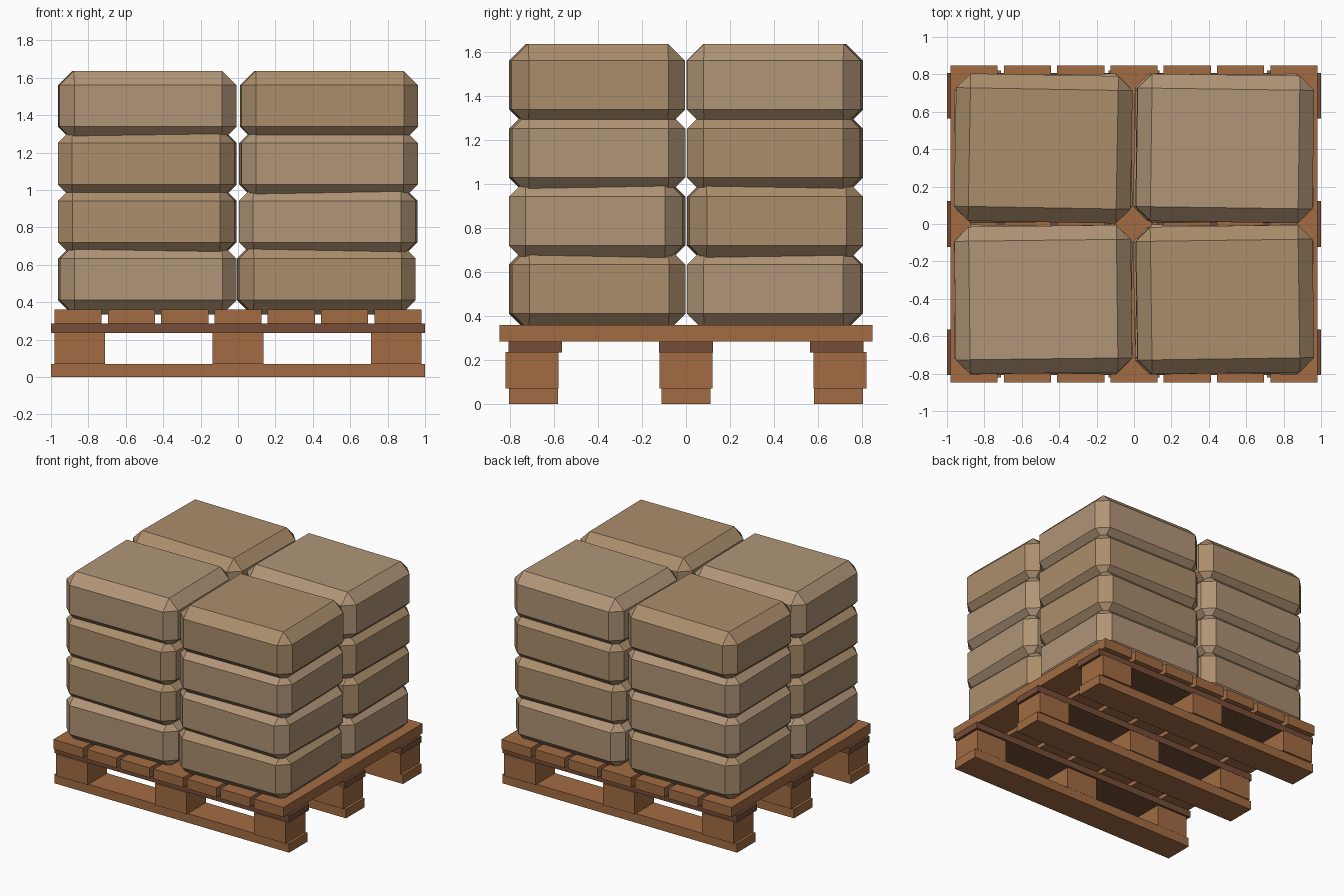
import bpy, bmesh
from math import radians
from mathutils import Matrix, Vector

if "Cube" in bpy.data.objects:
    bpy.data.objects.remove(bpy.data.objects["Cube"])


def material(name, rgb):
    m = bpy.data.materials.new(name)
    m.diffuse_color = (*rgb, 1)
    m.use_nodes = True
    m.node_tree.nodes["Principled BSDF"].inputs["Base Color"].default_value = m.diffuse_color
    return m


WOOD = material("wood", (0.36, 0.15, 0.055))
DARK_WOOD = material("dark_wood", (0.18, 0.075, 0.04))
SACK = material("sackcloth", (0.41, 0.27, 0.15))
SACK_LIGHT = material("sackcloth_light", (0.44, 0.30, 0.185))


def box(name, x, y, z, mat, chamfer=0, turn=0):
    """Box from (min, max) ranges, optionally chamfered and turned about z."""
    size = [b - a for a, b in (x, y, z)]
    centre = Vector([(a + b) / 2 for a, b in (x, y, z)])
    bm = bmesh.new()
    bmesh.ops.create_cube(bm, size=1, matrix=Matrix.Diagonal((*size, 1)))
    if chamfer:
        bmesh.ops.bevel(bm, geom=bm.edges[:], offset=chamfer, segments=1,
                        affect='EDGES')
    mesh = bpy.data.meshes.new(name)
    bm.to_mesh(mesh)
    bm.free()
    mesh.materials.append(mat)
    ob = bpy.data.objects.new(name, mesh)
    ob.location = centre
    ob.rotation_euler.z = radians(turn)
    bpy.context.collection.objects.link(ob)
    return ob


# Pallet runners: bottom board, three blocks and a stringer in each row
for row, s in (("front", -1), ("middle", 0), ("back", 1)):
    yb, yk, ys = 0.693 * s, 0.70 * s, 0.685 * s
    box(f"bottom_board_{row}", (-1, 1), (yb - 0.112, yb + 0.112), (0, 0.07), WOOD)
    for col, cx in (("left", -0.845), ("centre", 0), ("right", 0.845)):
        box(f"block_{row}_{col}", (cx - 0.135, cx + 0.135),
            (yk - 0.12, yk + 0.12), (0.07, 0.237), WOOD)
    box(f"stringer_{row}", (-1, 1), (ys - 0.122, ys + 0.122), (0.235, 0.285), DARK_WOOD)

# Deck boards
for i in range(7):
    cx = (i - 3) * 0.285
    box(f"deck_board_{i + 1}", (cx - 0.126, cx + 0.126), (-0.848, 0.848),
        (0.285, 0.36), WOOD)

# Sacks: four layers of four, each slightly turned
# per layer: turn in degrees for front left, front right, back left, back right
TURNS = ((0.9, 1.1, 0.8, -0.8), (-0.9, -1.0, 0.8, 0.9),
         (-1.0, 1.0, 0.9, -0.9), (0.7, 0.8, -1.0, -0.8))
RIGHT_X = (0.472, 0.483, 0.484, 0.487)
LIGHT = {(0, 0), (0, 3), (1, 1), (1, 2), (2, 1), (2, 2), (3, 0), (3, 3)}
for layer in range(4):
    z = 0.522 + 0.309 * layer
    for k, spot in enumerate(("front_left", "front_right", "back_left", "back_right")):
        cx = RIGHT_X[layer] if k % 2 else -0.485
        cy = 0.404 if k > 1 else -0.404
        box(f"sack_{layer + 1}_{spot}", (cx - 0.472, cx + 0.472),
            (cy - 0.394, cy + 0.394), (z - 0.188, z + 0.188),
            SACK_LIGHT if (layer, k) in LIGHT else SACK, 0.077, TURNS[layer][k])
